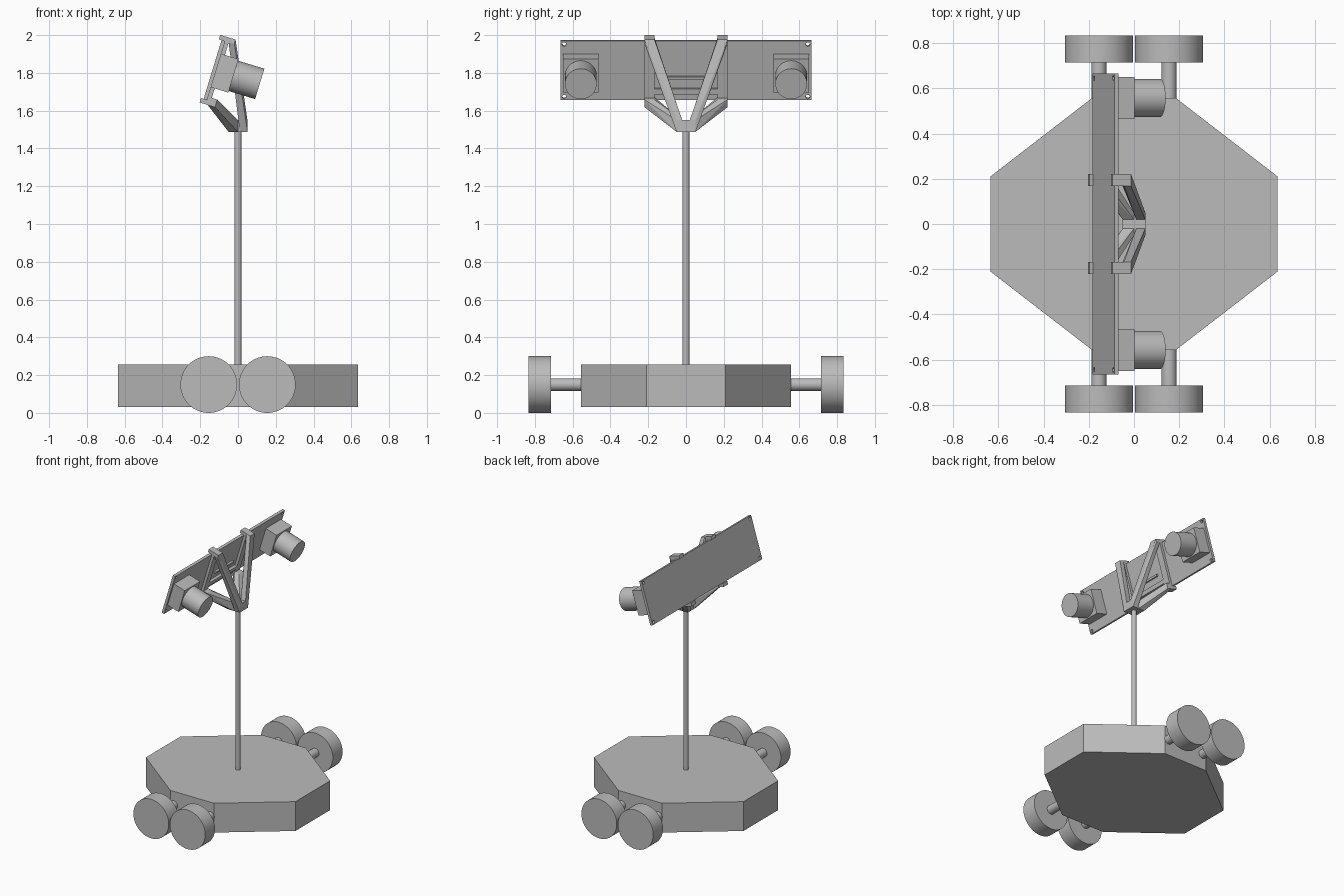
import bpy, bmesh, math
from mathutils import Matrix, Vector

cube = bpy.data.objects.get("Cube")
if cube:
    bpy.data.objects.remove(cube)

grey = bpy.data.materials.new("plain grey")
grey.use_nodes = True
colour = (0.5, 0.5, 0.5, 1)
grey.diffuse_color = colour
grey.node_tree.nodes["Principled BSDF"].inputs["Base Color"].default_value = colour

# Tilted frame of the sensor head: x forward, y sideways, z up the board
HEAD = Matrix.Translation((-0.125, 0, 1.815)) @ Matrix.Rotation(math.radians(17), 4, 'Y')
SIDES = ((-1, "right"), (1, "left"))


def finish(name, bm, matrix=Matrix(), smooth=False):
    bmesh.ops.recalc_face_normals(bm, faces=bm.faces)
    mesh = bpy.data.meshes.new(name)
    bm.to_mesh(mesh)
    bm.free()
    mesh.transform(matrix)
    mesh.materials.append(grey)
    obj = bpy.data.objects.new(name, mesh)
    bpy.context.collection.objects.link(obj)
    if smooth:
        bpy.ops.object.select_all(action='DESELECT')
        obj.select_set(True)
        bpy.context.view_layer.objects.active = obj
        bpy.ops.object.shade_smooth_by_angle(angle=math.radians(35))
    return obj


def hull(name, points, matrix=Matrix()):
    bm = bmesh.new()
    for p in points:
        bm.verts.new(p)
    bmesh.ops.convex_hull(bm, input=bm.verts[:])
    bmesh.ops.dissolve_limit(bm, angle_limit=0.01, verts=bm.verts[:], edges=bm.edges[:])
    return finish(name, bm, matrix)


def corners(x, y, z):
    return [Vector((a, b, c)) for a in x for b in y for c in z]


def box(name, x, y, z, matrix=Matrix()):
    return hull(name, corners(x, y, z), matrix)


def cylinder(name, start, end, radius, matrix=Matrix(), sides=48):
    start, end = Vector(start), Vector(end)
    axis = end - start
    bm = bmesh.new()
    bmesh.ops.create_cone(bm, cap_ends=True, segments=sides, radius1=radius,
                          radius2=radius, depth=axis.length)
    place = Matrix.Translation((start + end) / 2) @ axis.to_track_quat('Z', 'Y').to_matrix().to_4x4()
    return finish(name, bm, matrix @ place, True)


# Octagonal base
outline = [(sx * x, sy * y) for sx in (-1, 1) for sy in (-1, 1)
           for x, y in ((0.635, 0.21), (0.185, 0.557))]
hull("base", [(x, y, z) for x, y in outline for z in (0.03, 0.255)])

# Paired wheels and axles on both sides
for sy, end in ((-1, "front"), (1, "back")):
    for sx, side in SIDES:
        x = sx * 0.155
        cylinder(f"{end}_{side}_wheel", (x, sy * 0.715, 0.15), (x, sy * 0.833, 0.15), 0.15, sides=64)
        cylinder(f"{end}_{side}_axle", (x, sy * 0.53, 0.15), (x, sy * 0.72, 0.15), 0.033)

# Mast and its hub
cylinder("mast", (0, 0, 0.25), (0, 0, 1.5), 0.018)
box("hub", (-0.05, 0.05), (-0.05, 0.05), (1.488, 1.55))

# Sensor board with four corner holes
board = box("board", (-0.01, 0.01), (-0.665, 0.665), (-0.1635, 0.1635), HEAD)
cutters = [cylinder("hole_cutter", (-0.05, y, z), (0.05, y, z), 0.011, HEAD, 16)
           for y in (-0.645, 0.645) for z in (-0.145, 0.145)]
bpy.context.view_layer.objects.active = board
for cutter in cutters:
    cut = board.modifiers.new("hole", 'BOOLEAN')
    cut.operation = 'DIFFERENCE'
    cut.solver = 'EXACT'
    cut.object = cutter
    bpy.ops.object.modifier_apply(modifier=cut.name)
    bpy.data.objects.remove(cutter)

for s, side in ((-1, "front"), (1, "back")):
    # Camera housing and lens
    y = s * 0.557
    box(f"{side}_camera_housing", (0.009, 0.105), (y - 0.093, y + 0.093), (-0.0925, 0.0925), HEAD)
    cylinder(f"{side}_lens", (0.1, y, 0), (0.251, y, 0), 0.084, HEAD)

    # Clips over the board edges, joined by an upright bar
    span = (s * 0.167, s * 0.22)
    box(f"{side}_upper_clip", (-0.025, 0.06), span, (0.163, 0.187), HEAD)
    box(f"{side}_lower_clip", (-0.025, 0.06), span, (-0.187, -0.163), HEAD)
    box(f"{side}_upright", (0.01, 0.03), span, (-0.165, 0.165), HEAD)

    # Tapered struts from the hub to the clips
    upper = [HEAD @ p for p in corners((0.028, 0.06), span, (0.165, 0.187))]
    foot = corners((0.01, 0.05), (s * 0.02, s * 0.05), (1.488, 1.55))
    hull(f"{side}_upper_strut", upper + foot)
    lower = [HEAD @ p for p in corners((0.02, 0.06), span, (-0.187, -0.145))]
    foot = corners((-0.05, 0), (s * 0.02, s * 0.05), (1.488, 1.55))
    hull(f"{side}_lower_strut", lower + foot)

# Cross bars on the face of the board
box("lower_crossbar", (0.01, 0.03), (-0.17, 0.17), (-0.125, -0.095), HEAD)
box("connector", (0.01, 0.025), (-0.11, 0.11), (-0.045, -0.03), HEAD)
